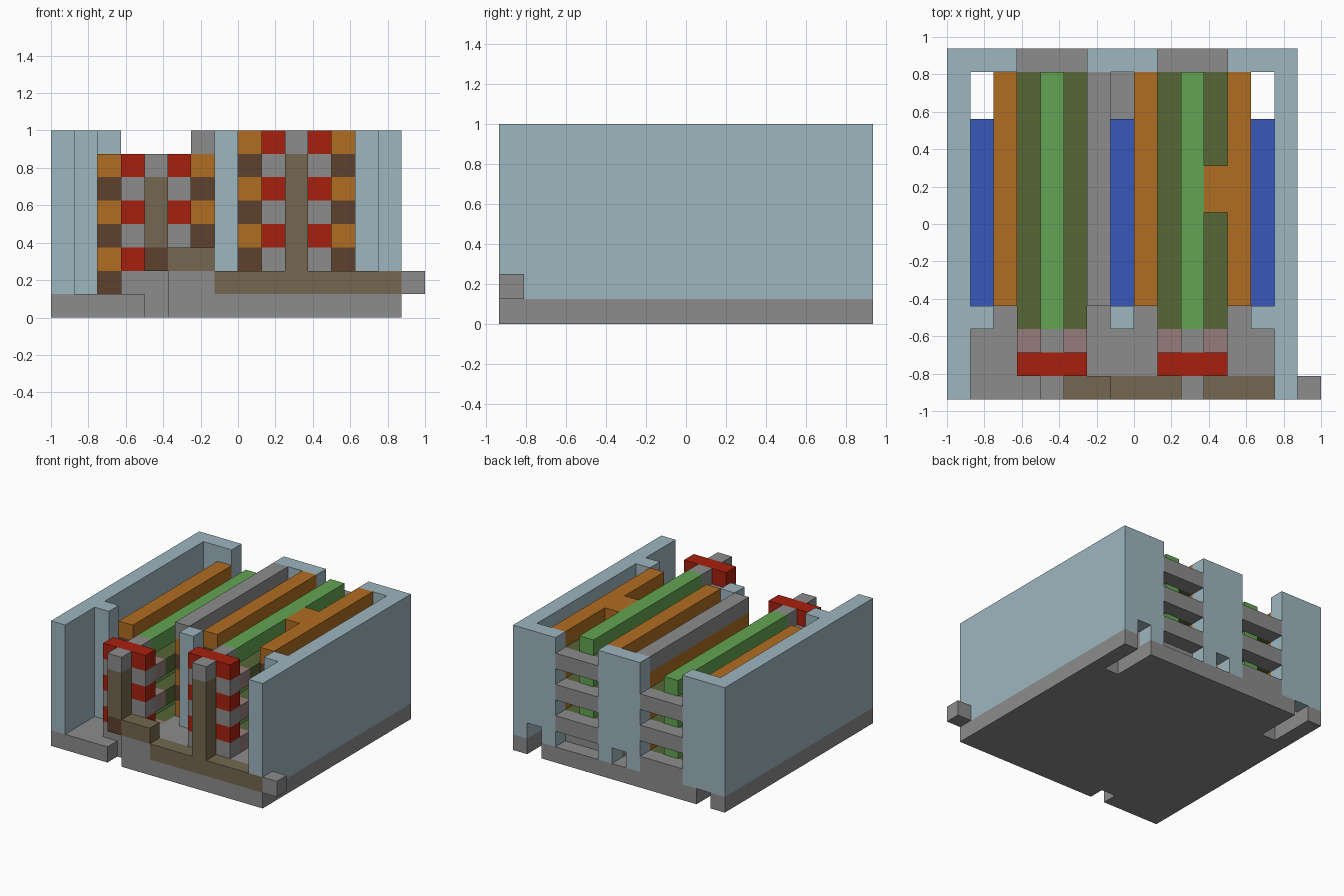
import bpy
import bmesh
from mathutils import Vector

cube = bpy.data.objects.get("Cube")
if cube:
    bpy.data.objects.remove(cube, do_unlink=True)

U = 0.125                              # size of one block
ORIGIN = Vector((-1.0, -0.9375, 0.0))


def linear(c):
    c /= 255
    return c / 12.92 if c <= 0.04045 else ((c + 0.055) / 1.055) ** 2.4


def material(name, r, g, b):
    m = bpy.data.materials.new(name)
    m.use_nodes = True
    col = (linear(r), linear(g), linear(b), 1)
    m.diffuse_color = col
    node = m.node_tree.nodes["Principled BSDF"]
    node.inputs["Base Color"].default_value = col
    node.inputs["Roughness"].default_value = 0.9
    return m


GLASS = material("pale blue", 158, 182, 191)
STONE = material("grey", 140, 140, 140)
ORANGE = material("orange", 176, 109, 33)
BROWN = material("dark brown", 95, 65, 47)
RED = material("red", 167, 32, 14)
GREEN = material("green", 98, 164, 82)
MOSS = material("dark green", 86, 102, 53)
OLIVE = material("olive brown", 116, 103, 80)
BLUE = material("blue", 52, 85, 180)
PINK = material("dusty pink", 150, 123, 123)


def part(name, mat, boxes):
    """One object made of boxes, each given as block ranges (x0,x1, y0,y1, z0,z1)."""
    bm = bmesh.new()
    for x0, x1, y0, y1, z0, z1 in boxes:
        lo, hi = Vector((x0, y0, z0)), Vector((x1, y1, z1))
        verts = bmesh.ops.create_cube(bm, size=1)["verts"]
        for v in verts:
            cell = (lo + hi) / 2 + v.co * (hi - lo)
            v.co = ORIGIN + cell * U
    mesh = bpy.data.meshes.new(name)
    bm.to_mesh(mesh)
    bm.free()
    mesh.materials.append(mat)
    ob = bpy.data.objects.new(name, mesh)
    bpy.context.collection.objects.link(ob)
    return ob


# Foundation with drain notches at the back and one notch at the front
part("foundation", STONE, [
    (0, 4, 0, 1, 0, 1), (5, 15, 0, 1, 0, 1), (0, 15, 1, 12, 0, 1),
    (0, 1, 12, 15, 0, 1), (2, 13, 12, 15, 0, 1), (14, 15, 12, 15, 0, 1)])
part("raised_floor", STONE, [
    (6, 14, 1, 12, 1, 2), (6, 7, 12, 14, 1, 2), (8, 13, 12, 14, 1, 2)])

# Outer walls, back pillars and inner buttresses
part("right_wall", GLASS, [(0, 1, 0, 15, 1, 8)])
part("left_wall", GLASS, [(14, 15, 1, 15, 1, 8), (14, 15, 0, 1, 2, 8)])
part("back_pillars", GLASS, [
    (1, 3, 14, 15, 1, 8),
    (6, 7, 14, 15, 1, 8), (7, 8, 14, 15, 2, 8), (8, 9, 14, 15, 1, 8),
    (12, 13, 14, 15, 1, 8), (13, 14, 14, 15, 2, 8)])
part("buttresses", GLASS, [
    (1, 2, 3, 4, 1, 8), (7, 8, 3, 4, 2, 8), (13, 14, 3, 4, 2, 8)])

# Sloping water channels
for name, x, z in (("right", 1, 1), ("middle", 7, 2), ("left", 13, 2)):
    water = part(name + "_channel", BLUE, [(x, x + 1, 4, 12, z, z + 0.88)])
    for v in water.data.vertices:
        if v.co.y > 0 and v.co.z > (z + 0.5) * U:
            v.co.z = (z + 0.15) * U


# The two storage racks: first block column and lowest shelf level of each
def rack(side, x, low):
    shelves = (low, low + 2, low + 4)
    mid = x + 1
    sides = (x - 1, x + 3)

    def layers(x0, x1, y0, y1, lift=0):
        return [(x0, x1, y0, y1, s + lift, s + lift + 1) for s in shelves]

    def both(columns, y0, y1, lift=0):
        return [b for c in columns for b in layers(c, c + 1, y0, y1, lift)]

    part(side + "_shelves", MOSS, layers(x, x + 3, 3, 14))
    part(side + "_rods", GREEN, layers(mid, mid + 1, 3, 14, 1))
    part(side + "_rack_bars", STONE, layers(x, x + 3, 14, 15))
    part(side + "_side_rails", ORANGE, both(sides, 4, 14, 1))
    part(side + "_rail_spacers", BROWN, both(sides, 4, 14))
    part(side + "_front_red", RED, layers(x, x + 3, 1, 2, 1))
    part(side + "_front_grey", STONE,
         layers(x, x + 3, 1, 2) + layers(mid, mid + 1, 2, 3)
         + layers(mid, mid + 1, 2, 3, 1))
    part(side + "_front_pink", PINK, both((x, x + 2), 2, 3))
    top = low + 6
    part(side + "_post_cap", STONE, [(mid, mid + 1, 0, 1, top - 1, top)])


rack("right", 3, 1)
rack("left", 9, 2)
part("rail_cross_block", ORANGE, [(11, 12, 8, 10, 7, 8)])
part("right_top_rail", STONE, [(6, 7, 4, 14, 7, 8)])

# Front posts and stepped kerb
part("right_post", OLIVE, [(4, 5, 0, 1, 3, 6)])
part("right_post_foot", BROWN, [(4, 5, 0, 1, 2, 3)])
part("left_post", OLIVE, [(10, 11, 0, 1, 2, 7)])
part("kerb_base", STONE, [(5, 7, 0, 1, 1, 2)])
part("kerb", OLIVE, [(5, 7, 0, 1, 2, 3), (7, 15, 0, 1, 1, 2)])
part("end_block", STONE, [(15, 16, 0, 1, 1, 2)])
